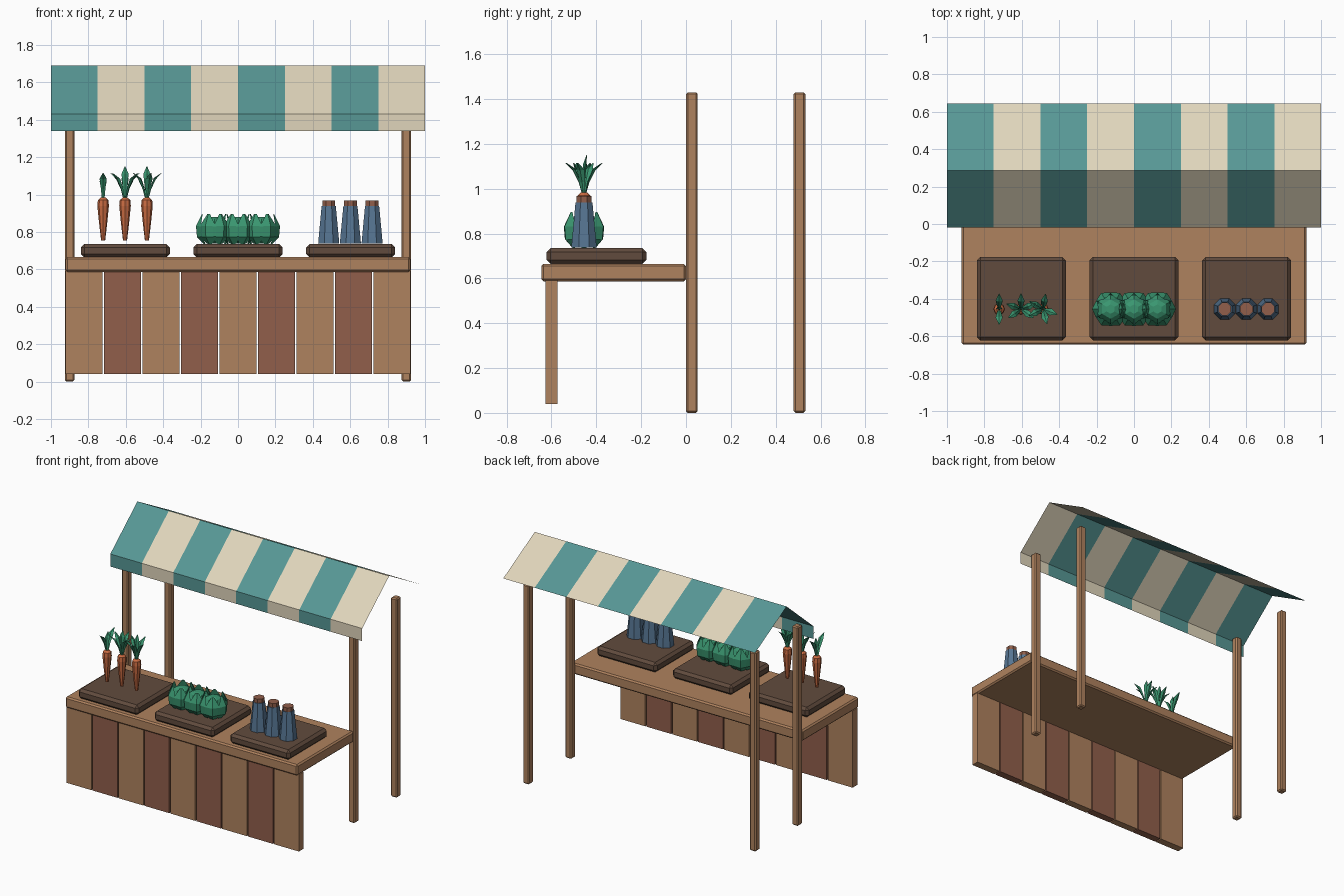
import bpy, bmesh, math
from mathutils import Vector

if "Cube" in bpy.data.objects:
    bpy.data.objects.remove(bpy.data.objects["Cube"])


def mat(name, r, g, b):
    m = bpy.data.materials.new(name)
    lin = [((c / 255 + 0.055) / 1.055) ** 2.4 for c in (r, g, b)]
    m.diffuse_color = (*lin, 1)
    m.use_nodes = True
    m.node_tree.nodes["Principled BSDF"].inputs["Base Color"].default_value = m.diffuse_color
    return m


TEAL = mat("teal cloth", 87, 151, 149)
CREAM = mat("cream cloth", 224, 213, 187)
WOOD = mat("light wood", 175, 130, 94)
DARK = mat("red brown wood", 145, 95, 75)
TRAY = mat("dark tray wood", 97, 75, 61)
ORANGE = mat("carrot orange", 203, 108, 66)
GREEN = mat("leaf green", 58, 150, 112)
BLUE = mat("bottle blue", 86, 117, 146)


def finish(name, bm, *mats, fix=True):
    if fix:
        bmesh.ops.recalc_face_normals(bm, faces=bm.faces[:])
    me = bpy.data.meshes.new(name)
    bm.to_mesh(me)
    bm.free()
    for m in mats:
        me.materials.append(m)
    ob = bpy.data.objects.new(name, me)
    bpy.context.collection.objects.link(ob)
    return ob


def box(name, x, y, z, m, bevel=0):
    """Box from (min, max) ranges, with optional chamfered edges."""
    bm = bmesh.new()
    bmesh.ops.create_cube(bm, size=1)
    for v in bm.verts:
        v.co = [(a + b) / 2 + c * (b - a) for (a, b), c in zip((x, y, z), v.co)]
    if bevel:
        bmesh.ops.bevel(bm, geom=bm.edges[:], offset=bevel, segments=1,
                        affect='EDGES', profile=0.5)
    return finish(name, bm, m)


def skin(bm, rings, index=0):
    """Join rings of points into a closed tube with capped ends."""
    rows = [[bm.verts.new(p) for p in r] for r in rings]
    n = len(rows[0])
    faces = [bm.faces.new(rows[0]), bm.faces.new(rows[-1])]
    for a, b in zip(rows, rows[1:]):
        for i in range(n):
            j = (i + 1) % n
            faces.append(bm.faces.new((a[i], a[j], b[j], b[i])))
    for f in faces:
        f.material_index = index


def lathe(bm, x, y, profile, sides, turn=0, index=0):
    skin(bm, [[(x + r * math.cos(turn + math.tau * i / sides),
                y + r * math.sin(turn + math.tau * i / sides), z)
               for i in range(sides)] for r, z in profile], index)


def blade(bm, x, y, angle, path, thick, cup=0, index=0):
    """Leaf with a diamond section swept along (radius, height, half width)."""
    d = Vector((math.cos(angle), math.sin(angle), 0))
    s = Vector((-d.y, d.x, 0))
    rings = []
    for k, (r, z, w) in enumerate(path):
        a, b = path[max(k - 1, 0)], path[min(k + 1, len(path) - 1)]
        t = (d * (b[0] - a[0]) + Vector((0, 0, b[1] - a[1]))).normalized()
        n = s.cross(t)
        c = Vector((x, y, z)) + d * r
        rings.append([c + s * w - d * cup * w, c + n * thick * w,
                      c - s * w - d * cup * w, c - n * thick * w])
    skin(bm, rings, index)


# Four posts
for side, sx in (("left", -1), ("right", 1)):
    for row, y0 in (("front", 0.0), ("back", 0.48)):
        xs = sorted((sx * 0.875, sx * 0.925))
        box(f"{row}_{side}_post", xs, (y0, y0 + 0.052), (0, 1.43), WOOD, 0.008)

# Counter top and front boards
box("counter_top", (-0.922, 0.922), (-0.645, 0), (0.587, 0.665), WOOD, 0.01)
for i in range(9):
    x0 = -0.922 + i * 0.2059
    box(f"front_board_{i + 1}", (x0, x0 + 0.197), (-0.627, -0.573), (0.04, 0.59),
        DARK if i % 2 else WOOD)

# Striped awning: valance, front slope, back slope
bm = bmesh.new()
profile = [(-0.02, 1.34), (-0.02, 1.43), (0.287, 1.69), (0.645, 1.493)]
cols = [[bm.verts.new((-1 + 0.25 * i, y, z)) for y, z in profile] for i in range(9)]
for i in range(8):
    for k in range(3):
        f = bm.faces.new((cols[i][k], cols[i + 1][k], cols[i + 1][k + 1], cols[i][k + 1]))
        f.material_index = i % 2
finish("awning", bm, TEAL, CREAM, fix=False)

# Display trays
for name, cx in (("carrot", -0.602), ("cabbage", 0), ("bottle", 0.602)):
    box(f"{name}_tray", (cx - 0.238, cx + 0.238), (-0.622, -0.177), (0.664, 0.735),
        TRAY, 0.018)

Y = -0.455

# Carrots with leafy tops
tops = [(90, 270), (20, 90, 160, 215, 325), (-20, 80, 150, 205, 285)]
for i, angles in enumerate(tops):
    x = -0.721 + i * 0.117
    bm = bmesh.new()
    lathe(bm, x, Y, [(0.011, 0.755), (0.022, 0.85), (0.031, 0.94), (0.028, 0.97),
                     (0.014, 0.983)], 8)
    for a in angles:
        blade(bm, x, Y, math.radians(a),
              [(0.005, 0.97, 0.006), (0.02, 1.03, 0.012), (0.045, 1.085, 0.019),
               (0.082, 1.115, 0.002)], 0.35, index=1)
    top = 1.11 if i == 0 else 1.15
    blade(bm, x, Y, math.radians(90),
          [(0, 0.97, 0.007), (0, 1.04, 0.012), (0.004, top - 0.04, 0.019),
           (0.012, top, 0.002)], 0.4, index=1)
    finish(f"carrot_{i + 1}", bm, ORANGE, GREEN)

# Cabbages: faceted heart wrapped in six leaves
for i in range(3):
    x = (i - 1) * 0.125
    bm = bmesh.new()
    lathe(bm, x, Y, [(0.045, 0.737), (0.08, 0.79), (0.078, 0.83), (0.052, 0.868),
                     (0.025, 0.88)], 6, math.pi / 6)
    for k in range(6):
        blade(bm, x, Y, k * math.pi / 3,
              [(0.055, 0.738, 0.022), (0.085, 0.775, 0.048), (0.09, 0.83, 0.05),
               (0.066, 0.896, 0.008)], 0.2, cup=0.3)
    finish(f"cabbage_{i + 1}", bm, GREEN)

# Bottles with stoppers
for i in range(3):
    x = 0.485 + i * 0.116
    bm = bmesh.new()
    turn = math.pi / 8
    lathe(bm, x, Y, [(0.061, 0.737), (0.058, 0.77), (0.041, 0.938)], 8, turn)
    lathe(bm, x, Y, [(0.037, 0.93), (0.037, 0.967)], 8, turn, 1)
    finish(f"bottle_{i + 1}", bm, BLUE, DARK)
